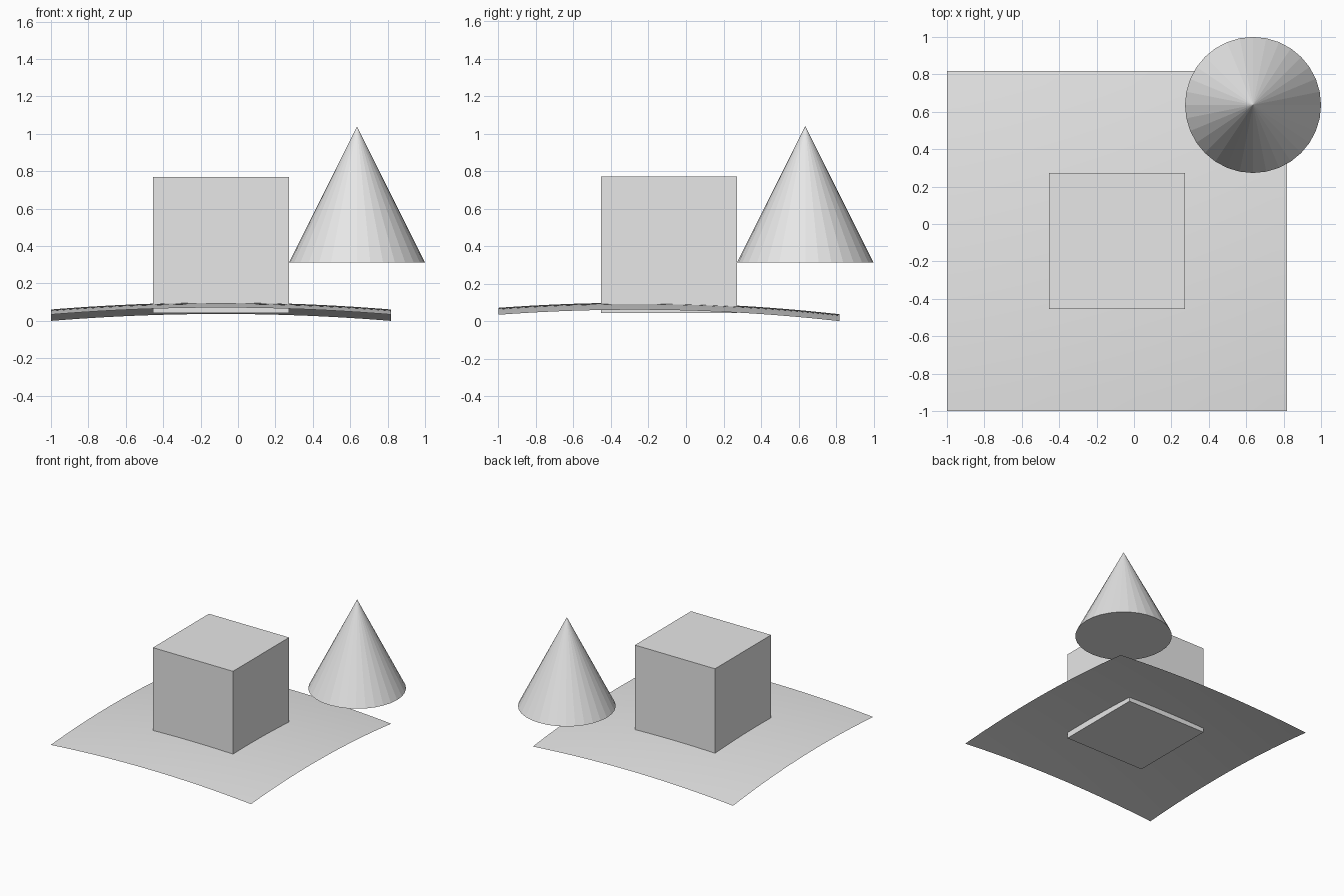
import bpy, bmesh
from mathutils import Matrix

if "Cube" in bpy.data.objects:
    bpy.data.objects.remove(bpy.data.objects["Cube"])

UNIT = 2 / 5.5            # half the block's side
C = -1 + 2.5 * UNIT       # shared centre of sheet and block in x and y
CONE_XY = 1 - UNIT

grey = bpy.data.materials.new("light grey")
grey.diffuse_color = (0.8, 0.8, 0.8, 1)
grey.use_nodes = True
grey.node_tree.nodes["Principled BSDF"].inputs["Base Color"].default_value = grey.diffuse_color


def add_part(name, bm, smooth=False):
    mesh = bpy.data.meshes.new(name)
    bm.normal_update()
    for f in bm.faces:
        f.smooth = smooth
    bm.to_mesh(mesh)
    bm.free()
    mesh.materials.append(grey)
    obj = bpy.data.objects.new(name, mesh)
    bpy.context.collection.objects.link(obj)
    return obj


# Gently domed square sheet, crest shifted towards the front
bm = bmesh.new()
bmesh.ops.create_grid(bm, x_segments=24, y_segments=24, size=2.5 * UNIT,
                      matrix=Matrix.Translation((C, C, 0)))
for v in bm.verts:
    x, y = v.co.x - C, v.co.y + 0.274
    v.co.z = 0.098 - 0.0448 * x * x - 0.0512 * y * y
low = min(v.co.z for v in bm.verts)
for v in bm.verts:
    v.co.z -= low
add_part("curved_sheet", bm, smooth=True)

# Block sunk slightly through the sheet
bm = bmesh.new()
bmesh.ops.create_cube(bm, size=2 * UNIT,
                      matrix=Matrix.Translation((C, C, 0.043 + UNIT)))
add_part("block", bm)

# Faceted cone floating over the back right corner
bm = bmesh.new()
bmesh.ops.create_cone(bm, cap_ends=True, segments=32, radius1=UNIT, radius2=0,
                      depth=2 * UNIT,
                      matrix=Matrix.Translation((CONE_XY, CONE_XY, 0.313 + UNIT)))
bmesh.ops.remove_doubles(bm, verts=bm.verts[:], dist=1e-5)
add_part("cone", bm)
